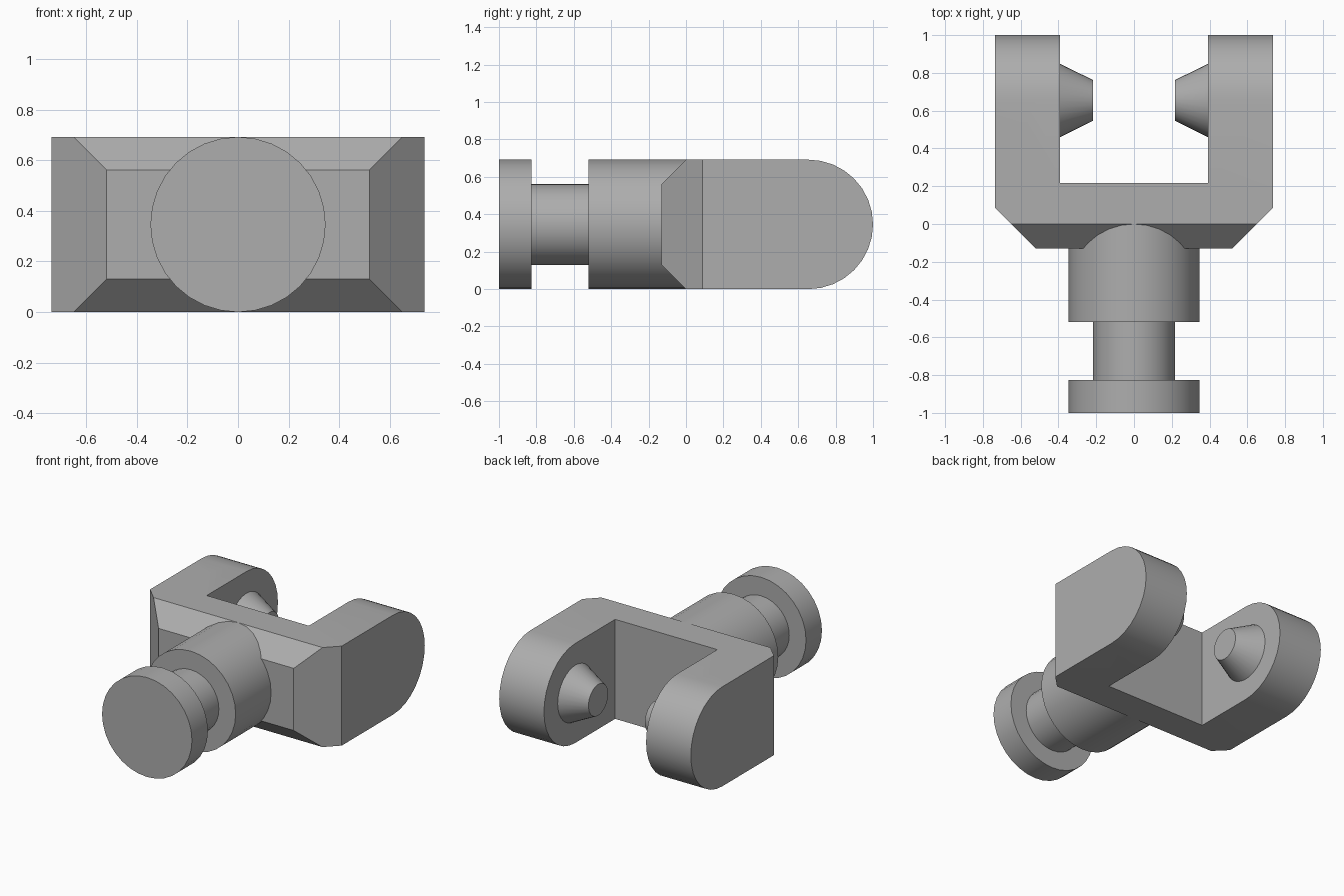
import bpy, bmesh
from math import sin, cos, pi, radians
from mathutils import Matrix, Vector

cube = bpy.data.objects.get("Cube")
if cube:
    bpy.data.objects.remove(cube, do_unlink=True)

R = 0.346            # half height, also radius of shaft and arm ends
W = 0.737            # half width
ARM = 0.393          # inner face of the arms
SEGMENTS = 32

grey = bpy.data.materials.new("plain grey")
grey.use_nodes = True
colour = (0.42, 0.42, 0.42, 1)
grey.diffuse_color = colour
grey.node_tree.nodes["Principled BSDF"].inputs["Base Color"].default_value = colour


def make_object(name, bm):
    bmesh.ops.recalc_face_normals(bm, faces=bm.faces)
    mesh = bpy.data.meshes.new(name)
    bm.to_mesh(mesh)
    bm.free()
    mesh.materials.append(grey)
    obj = bpy.data.objects.new(name, mesh)
    bpy.context.collection.objects.link(obj)
    return obj


def select(obj):
    bpy.ops.object.select_all(action='DESELECT')
    obj.select_set(True)
    bpy.context.view_layer.objects.active = obj


def smooth(obj):
    select(obj)
    bpy.ops.object.shade_smooth_by_angle(angle=radians(30))


def prism(name, points, offset):
    bm = bmesh.new()
    face = bm.faces.new([bm.verts.new(p) for p in points])
    result = bmesh.ops.extrude_face_region(bm, geom=[face])
    verts = [v for v in result["geom"] if isinstance(v, bmesh.types.BMVert)]
    bmesh.ops.translate(bm, verts=verts, vec=offset)
    return make_object(name, bm)


def lathe(name, profile, origin, axis):
    """Turn (distance, radius) pairs around an axis, with flat end caps."""
    bm = bmesh.new()
    turn = Vector((0, 0, 1)).rotation_difference(Vector(axis)).to_matrix()
    rings = []
    for d, r in profile:
        rings.append([bm.verts.new(Vector(origin) + turn @ Vector(
            (r * cos(2 * pi * i / SEGMENTS), r * sin(2 * pi * i / SEGMENTS), d)))
            for i in range(SEGMENTS)])
    for a, b in zip(rings, rings[1:]):
        for i in range(SEGMENTS):
            j = (i + 1) % SEGMENTS
            bm.faces.new((a[i], a[j], b[j], b[i]))
    bm.faces.new(rings[0])
    bm.faces.new(rings[-1])
    obj = make_object(name, bm)
    smooth(obj)
    return obj


# Fork: U-shaped plan with chamfered front corners
half = [(0.52, -0.13), (W, 0.087), (W, 1), (ARM, 1), (ARM, 0.217)]
plan = half + [(-x, y) for x, y in reversed(half)]
fork = prism("fork", [(x, y, 0) for x, y in plan], (0, 0, 2 * R))

# Side outline: rounded arm ends and chamfered front edges
side = [(-0.13, 0.13), (0, 0)]
side += [(1 - R + R * cos(a), R + R * sin(a))
         for a in (-pi / 2 + pi * i / 16 for i in range(17))]
side += [(0, 2 * R), (-0.13, 2 * R - 0.13)]
cutter = prism("fork_outline", [(-1, y, z) for y, z in side], (2, 0, 0))
cutter.hide_render = True
trim = fork.modifiers.new("outline", 'BOOLEAN')
trim.operation = 'INTERSECT'
trim.solver = 'EXACT'
trim.object = cutter
select(fork)
bpy.ops.object.modifier_apply(modifier=trim.name)
bpy.data.objects.remove(cutter, do_unlink=True)
smooth(fork)

# Stepped shaft with a neck and an end flange
lathe("shaft", [(0, R), (0.175, R), (0.175, 0.217), (0.48, 0.217),
                (0.48, R), (1, R)], (0, -1, R), (0, 1, 0))

# Tapered pivot pins facing each other inside the fork
for name, s in (("left_pin", 1), ("right_pin", -1)):
    lathe(name, [(0, 0.195), (ARM - 0.217, 0.108)],
          (s * ARM, 1 - R, R), (-s, 0, 0))
